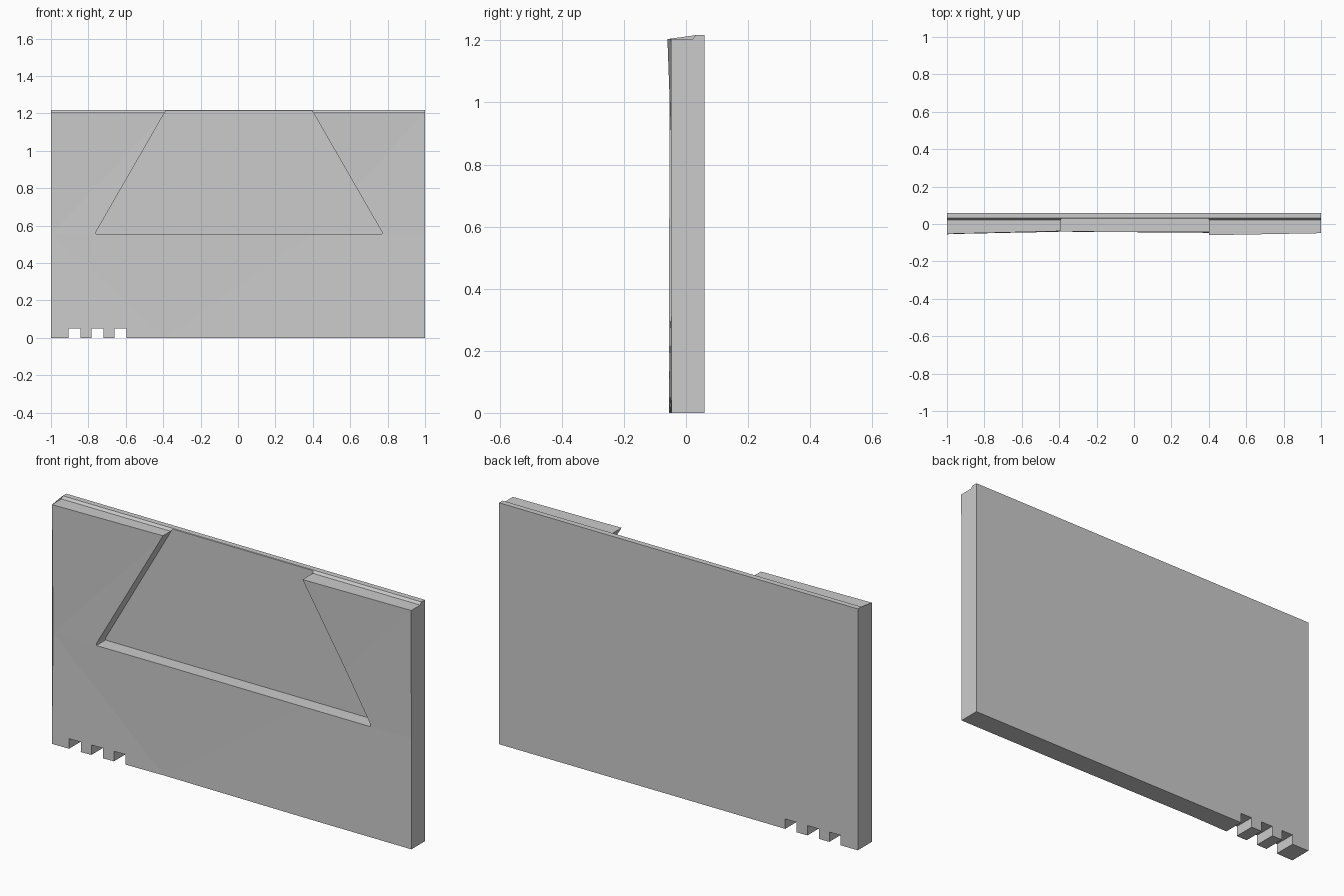
import bpy
import bmesh

if "Cube" in bpy.data.objects:
    bpy.data.objects.remove(bpy.data.objects["Cube"])

# Single plain grey finish
grey = bpy.data.materials.new("plain grey")
grey.use_nodes = True
colour = (0.6, 0.6, 0.6, 1)
grey.diffuse_color = colour
grey.node_tree.nodes["Principled BSDF"].inputs["Base Color"].default_value = colour


def loft(name, sections):
    """Solid through matching closed sections, capped at both ends."""
    bm = bmesh.new()
    rings = [[bm.verts.new(p) for p in s] for s in sections]
    n = len(rings[0])
    for a, b in zip(rings, rings[1:]):
        for i in range(n):
            j = (i + 1) % n
            bm.faces.new((a[i], a[j], b[j], b[i]))
    bm.faces.new(rings[0])
    bm.faces.new(rings[-1])
    bmesh.ops.triangulate(bm, faces=bm.faces[:])
    bmesh.ops.recalc_face_normals(bm, faces=bm.faces[:])
    mesh = bpy.data.meshes.new(name)
    bm.to_mesh(mesh)
    bm.free()
    mesh.materials.append(grey)
    obj = bpy.data.objects.new(name, mesh)
    bpy.context.collection.objects.link(obj)
    return obj


def cut(target, outline, y_front, y_back):
    """Cut an x-z outline out of the target between two depths."""
    cutter = loft("cutter", [[(x, y, z) for x, z in outline] for y in (y_front, y_back)])
    cutter.hide_render = True
    mod = target.modifiers.new("cut", "BOOLEAN")
    mod.operation = "DIFFERENCE"
    mod.solver = "EXACT"
    mod.object = cutter
    bpy.context.view_layer.objects.active = target
    bpy.ops.object.modifier_apply(modifier=mod.name)
    bpy.data.objects.remove(cutter)


# Slab with a slightly uneven front and a raised lip along the back of the top
BACK, SHOULDER, TOP, SILL = 0.06, 1.205, 1.217, 0.555
columns = [  # x, front depth at the bottom, sill and top
    (-1, -0.055, -0.044, -0.053),
    (-0.385, -0.041, -0.041, -0.038),
    (0.395, -0.047, -0.043, -0.06),
    (1, -0.047, -0.043, -0.049),
]
slab = loft("wall_panel", [
    [(x, low, 0), (x, mid, SILL), (x, high, SHOULDER), (x, 0.022, SHOULDER),
     (x, 0.032, TOP), (x, BACK, TOP), (x, BACK, 0)]
    for x, low, mid, high in columns])

# Trapezoid recess, open at the top
cut(slab, [(-0.76, SILL), (0.77, SILL), (0.77, 0.565), (0.347, 1.3),
           (-0.337, 1.3), (-0.76, 0.565)], -0.2, 0.03)

# Three square notches in the bottom edge
for x in (-0.905, -0.783, -0.659):
    cut(slab, [(x, -0.1), (x + 0.064, -0.1), (x + 0.064, 0.05), (x, 0.05)], -0.2, 0.2)
